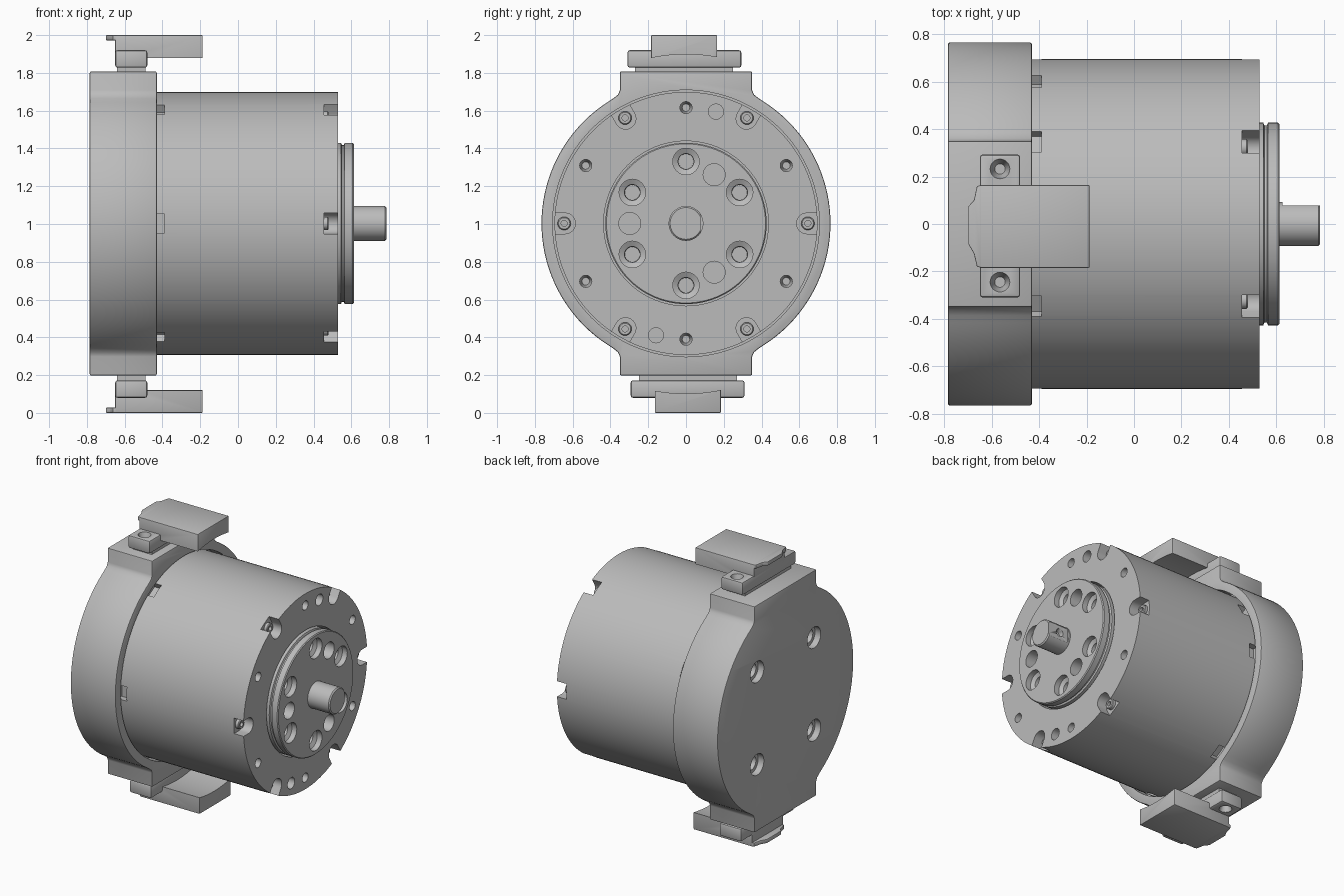
import bpy, bmesh
from math import pi, cos, sin, radians, sqrt
from mathutils import Matrix, Vector

if "Cube" in bpy.data.objects:
    bpy.data.objects.remove(bpy.data.objects["Cube"], do_unlink=True)

AXIS_Z = 1.003   # height of the shaft axis

steel = bpy.data.materials.new("brushed_grey")
steel.use_nodes = True
GREY = (0.5, 0.5, 0.5, 1)
steel.diffuse_color = GREY
steel.node_tree.nodes["Principled BSDF"].inputs["Base Color"].default_value = GREY


def loft(bm, rings):
    """Closed solid through equal-length rings of points."""
    rows = [[bm.verts.new(p) for p in ring] for ring in rings]
    n = len(rows[0])
    for a, b in zip(rows, rows[1:]):
        for i in range(n):
            j = (i + 1) % n
            bm.faces.new((a[i], a[j], b[j], b[i]))
    bm.faces.new(rows[0][::-1])
    bm.faces.new(rows[-1])


def lathe(bm, profile, y=0, z=0, seg=32):
    """Revolve (x, radius) pairs about a line parallel to x."""
    loft(bm, [[(x, y + r * cos(2 * pi * i / seg), z + r * sin(2 * pi * i / seg))
               for i in range(seg)] for x, r in profile])


def prism(bm, outline, lo, hi, along="x", turn=0):
    """Extrude a 2D outline along x or z, turned about x."""
    rot = Matrix.Rotation(turn, 3, "X")
    place = (lambda a, b, h: (h, a, b)) if along == "x" else (lambda a, b, h: (a, b, h))
    loft(bm, [[rot @ Vector(place(a, b, h)) for a, b in outline] for h in (lo, hi)])


def box(bm, x0, x1, y0, y1, z0, z1):
    prism(bm, [(x0, y0), (x1, y0), (x1, y1), (x0, y1)], z0, z1, "z")


def polar(radius, degrees):
    return radius * cos(radians(degrees)), radius * sin(radians(degrees))


def finish(name, bm, bevel=0, cutter=None, z=AXIS_Z, turn=0):
    """Make the object, bevel it, cut its holes and shade it."""
    def make(label, source):
        bmesh.ops.recalc_face_normals(source, faces=source.faces)
        mesh = bpy.data.meshes.new(label)
        source.to_mesh(mesh)
        source.free()
        obj = bpy.data.objects.new(label, mesh)
        mesh.materials.append(steel)
        obj.location.z = z
        obj.rotation_euler.x = turn
        bpy.context.collection.objects.link(obj)
        return obj
    obj = make(name, bm)
    bpy.ops.object.select_all(action="DESELECT")
    bpy.context.view_layer.objects.active = obj
    obj.select_set(True)
    if bevel:
        mod = obj.modifiers.new("soft_edges", "BEVEL")
        mod.width, mod.segments, mod.limit_method = bevel, 2, "ANGLE"
        bpy.ops.object.modifier_apply(modifier=mod.name)
    if cutter:
        tool = make(name + "_cutter", cutter)
        tool.hide_render = True
        bpy.context.view_layer.update()
        mod = obj.modifiers.new("holes", "BOOLEAN")
        mod.operation, mod.solver, mod.object = "DIFFERENCE", "EXACT", tool
        bpy.ops.object.modifier_apply(modifier=mod.name)
        bpy.data.objects.remove(tool, do_unlink=True)
    bpy.ops.object.shade_smooth_by_angle(angle=radians(30))
    return obj


SIXTHS = range(0, 360, 60)

# Rear cover: a disc with a square tab above and below
R = 0.765
quarter = [polar(R, a) for a in range(0, 60, 3)]
quarter += [(0.385, 0.662), (0.36, 0.682), (0.35, 0.705), (0.35, 0.805)]
half = quarter + [(-y, z) for y, z in reversed(quarter[1:])] + [(-R, 0)]
outline = half + [(y, -z) for y, z in reversed(half[1:-1])]
bm, cut = bmesh.new(), bmesh.new()
prism(bm, outline, -0.785, -0.43)
lathe(cut, [(-0.52, 0.706), (-0.4, 0.706)], seg=128)
for y in (-0.32, 0.32):
    for z in (-0.33, 0.33):
        lathe(cut, [(-0.8, 0.075), (-0.74, 0.075), (-0.74, 0.05), (-0.68, 0.045)], y, z)
finish("rear_cover", bm, 0.008, cut)

# Main housing with screw notches, face holes and a bore for the flange
bm, cut = bmesh.new(), bmesh.new()
lathe(bm, [(-0.6, 0.696), (0.53, 0.696)], seg=128)
lathe(cut, [(0.33, 0.436), (0.6, 0.436)], seg=96)
notch = [(0.8, -0.055), (0.8, 0.055)]
notch += [(0.64 + 0.055 * cos(a), 0.055 * sin(a)) for a in
          (radians(d) for d in range(90, 271, 15))]
for a in SIXTHS:
    prism(cut, notch, 0.455, 0.6, turn=radians(a))
    y, z = polar(0.613, a + 30)
    lathe(cut, [(0.43, 0.02), (0.49, 0.032), (0.6, 0.032)], y, z, 24)
for a in (75, 255):
    y, z = polar(0.613, a)
    lathe(cut, [(0.43, 0.04), (0.6, 0.04)], y, z, 24)
slot = [(0.65, -0.05), (0.8, -0.05), (0.8, 0.05), (0.65, 0.05)]
for a in [*SIXTHS, 30]:
    prism(cut, slot, -0.46, -0.39, turn=radians(a))
finish("main_housing", bm, 0, cut)

# Socket screws sitting in the notches
bm = bmesh.new()
for a in SIXTHS:
    y, z = polar(0.645, a)
    lathe(bm, [(0.44, 0.035), (0.475, 0.035), (0.48, 0.03), (0.48, 0.016), (0.46, 0.016)],
          y, z, 24)
finish("housing_screws", bm)

# Output flange with a groove, counterbores and plain holes
bm, cut = bmesh.new(), bmesh.new()
lathe(bm, [(0.3, 0.427), (0.545, 0.427), (0.55, 0.415), (0.56, 0.415), (0.565, 0.427),
           (0.607, 0.427), (0.613, 0.421)], seg=96)
for a in SIXTHS:
    y, z = polar(0.328, a + 30)
    lathe(cut, [(0.5, 0.04), (0.56, 0.042), (0.575, 0.07), (0.7, 0.07)], y, z)
for a in (60, 180, 300):
    y, z = polar(0.298, a)
    lathe(cut, [(0.46, 0.058), (0.7, 0.058)], y, z)
finish("output_flange", bm, 0, cut)

# Shaft with a flat and a dimple on one side
bm, cut = bmesh.new(), bmesh.new()
lathe(bm, [(0.55, 0.092), (0.777, 0.092), (0.785, 0.084)], seg=48)
box(cut, 0.625, 0.9, 0.077, 0.2, -0.2, 0.2)
finish("output_shaft", bm, 0, cut)
shaft = bpy.context.object
bm = bmesh.new()
bmesh.ops.create_cone(bm, cap_ends=True, segments=24, radius1=0.028, radius2=0.028, depth=0.1,
                      matrix=Matrix.Translation((0.69, 0.09, 0)) @ Matrix.Rotation(pi / 2, 4, "X"))
finish("shaft_dimple_cutter", bm)
tool = bpy.context.object
bpy.context.view_layer.update()
bpy.context.view_layer.objects.active = shaft
mod = shaft.modifiers.new("dimple", "BOOLEAN")
mod.operation, mod.solver, mod.object = "DIFFERENCE", "EXACT", tool
bpy.ops.object.modifier_apply(modifier=mod.name)
bpy.data.objects.remove(tool, do_unlink=True)

# Cable terminals, one on each tab, the lower one turned half round
for place, turn in (("upper", 0), ("lower", pi)):
    # Bracket with two screw holes in its ears
    bm, cut = bmesh.new(), bmesh.new()
    box(bm, -0.65, -0.48, -0.31, 0.293, 0.828, 0.92)
    for y in (-0.245, 0.232):
        bmesh.ops.create_cone(cut, cap_ends=True, segments=32, radius1=0.022, radius2=0.052,
                              depth=0.1, matrix=Matrix.Translation((-0.565, y, 0.905)))
    finish(place + "_bracket", bm, 0.012, cut, 1.0, turn)
    bm = bmesh.new()
    box(bm, -0.64, -0.49, -0.27, 0.25, 0.79, 0.85)
    finish(place + "_bracket_foot", bm, 0, None, 1.0, turn)
    # Connector block, hollowed underneath
    bm, cut = bmesh.new(), bmesh.new()
    box(bm, -0.65, -0.187, -0.185, 0.165, 0.865, 1.0)
    lathe(cut, [(-0.5, 0.898), (0, 0.898)], seg=128)
    finish(place + "_connector", bm, 0.006, cut, 1.0, turn)
    # Thin pointed lip at the connector's back end
    bm = bmesh.new()
    lip = [(-0.64, 0.165), (-0.662, 0.16), (-0.675, 0.1), (-0.698, 0.075),
           (-0.698, -0.085), (-0.675, -0.125), (-0.662, -0.18), (-0.64, -0.185)]
    prism(bm, lip, 0.972, 1.0, "z")
    finish(place + "_connector_lip", bm, 0.004, None, 1.0, turn)
